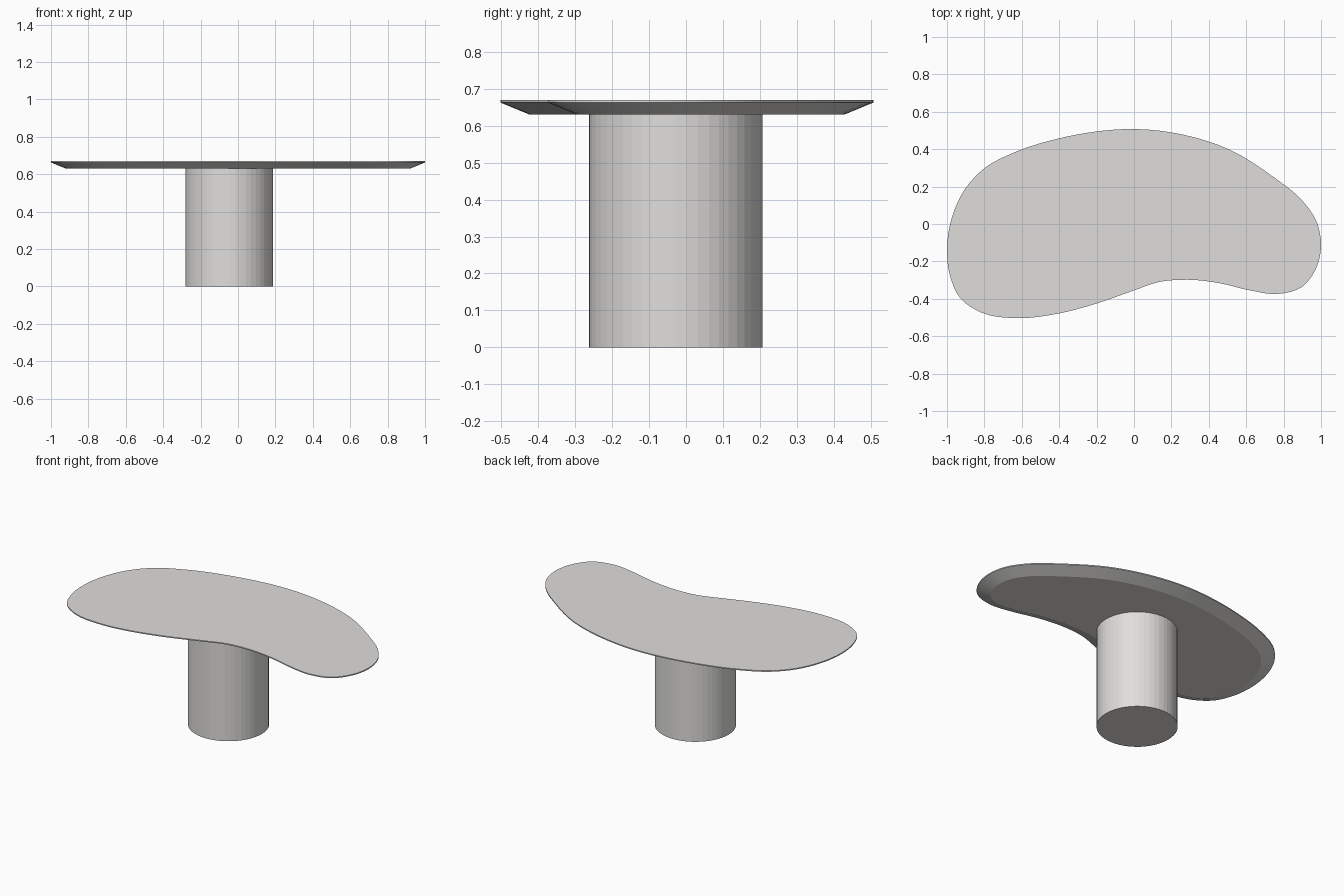
import bpy, bmesh, math
from mathutils import Vector

if "Cube" in bpy.data.objects:
    bpy.data.objects.remove(bpy.data.objects["Cube"])

mat = bpy.data.materials.new("warm light grey")
mat.diffuse_color = (0.74, 0.73, 0.715, 1)
mat.use_nodes = True
mat.node_tree.nodes["Principled BSDF"].inputs["Base Color"].default_value = mat.diffuse_color


def add_object(name, bm):
    bmesh.ops.recalc_face_normals(bm, faces=bm.faces)
    mesh = bpy.data.meshes.new(name)
    bm.to_mesh(mesh)
    bm.free()
    mesh.materials.append(mat)
    obj = bpy.data.objects.new(name, mesh)
    bpy.context.collection.objects.link(obj)
    return obj


def smooth_loop(points, steps):
    """Closed Catmull-Rom curve through the points."""
    n, out = len(points), []
    for i in range(n):
        a, b, c, d = (Vector(points[(i + k) % n]) for k in (-1, 0, 1, 2))
        # tangents scaled for uneven point spacing
        l0, l1, l2 = ((q - p).length for p, q in ((a, b), (b, c), (c, d)))
        m1 = ((c - b) / l1 * l0 + (b - a) / l0 * l1) / (l0 + l1) * l1
        m2 = ((d - c) / l2 * l1 + (c - b) / l1 * l2) / (l1 + l2) * l1
        for s in range(steps):
            t = s / steps
            out.append(b * (2*t**3 - 3*t**2 + 1) + m1 * (t**3 - 2*t**2 + t)
                       + c * (3*t**2 - 2*t**3) + m2 * (t**3 - t**2))
    return out


# Kidney-shaped outline, anticlockwise from the back middle
outline = smooth_loop([
    (0, .508), (-.22, .492), (-.40, .458), (-.63, .387), (-.80, .298),
    (-.905, .185), (-.972, .04), (-1, -.14), (-.983, -.28), (-.93, -.395),
    (-.82, -.472), (-.61, -.503), (-.40, -.478), (-.20, -.425), (0, -.355),
    (.13, -.311), (.29, -.298), (.46, -.317), (.62, -.355), (.765, -.374),
    (.90, -.335), (.972, -.24), (1, -.12), (.975, .015), (.90, .125),
    (.75, .248), (.51, .398), (.27, .476)], 4)


def inset(loop, dist):
    out = []
    for i, p in enumerate(loop):
        t = (loop[(i + 1) % len(loop)] - loop[i - 1]).normalized()
        out.append(p + Vector((-t.y, t.x)) * dist)
    return out


# Tabletop: flat top, thin vertical lip, under-bevelled edge
bm = bmesh.new()
rings = []
for dist, z in ((0, .67), (0, .663), (.08, .63)):
    rings.append([bm.verts.new((p.x, p.y, z)) for p in inset(outline, dist)])
n = len(outline)
for upper, lower in zip(rings, rings[1:]):
    for i in range(n):
        j = (i + 1) % n
        bm.faces.new((upper[i], lower[i], lower[j], upper[j]))
bm.faces.new(rings[0])
bm.faces.new(rings[-1][::-1])
top = add_object("tabletop", bm)
bpy.context.view_layer.objects.active = top
top.select_set(True)
bpy.ops.object.shade_smooth_by_angle(angle=math.radians(20))

# Cylindrical pedestal
bm = bmesh.new()
bmesh.ops.create_cone(bm, cap_ends=True, segments=48, radius1=.235,
                      radius2=.235, depth=.63)
bmesh.ops.translate(bm, verts=bm.verts, vec=(-.047, -.028, .315))
add_object("pedestal", bm)
